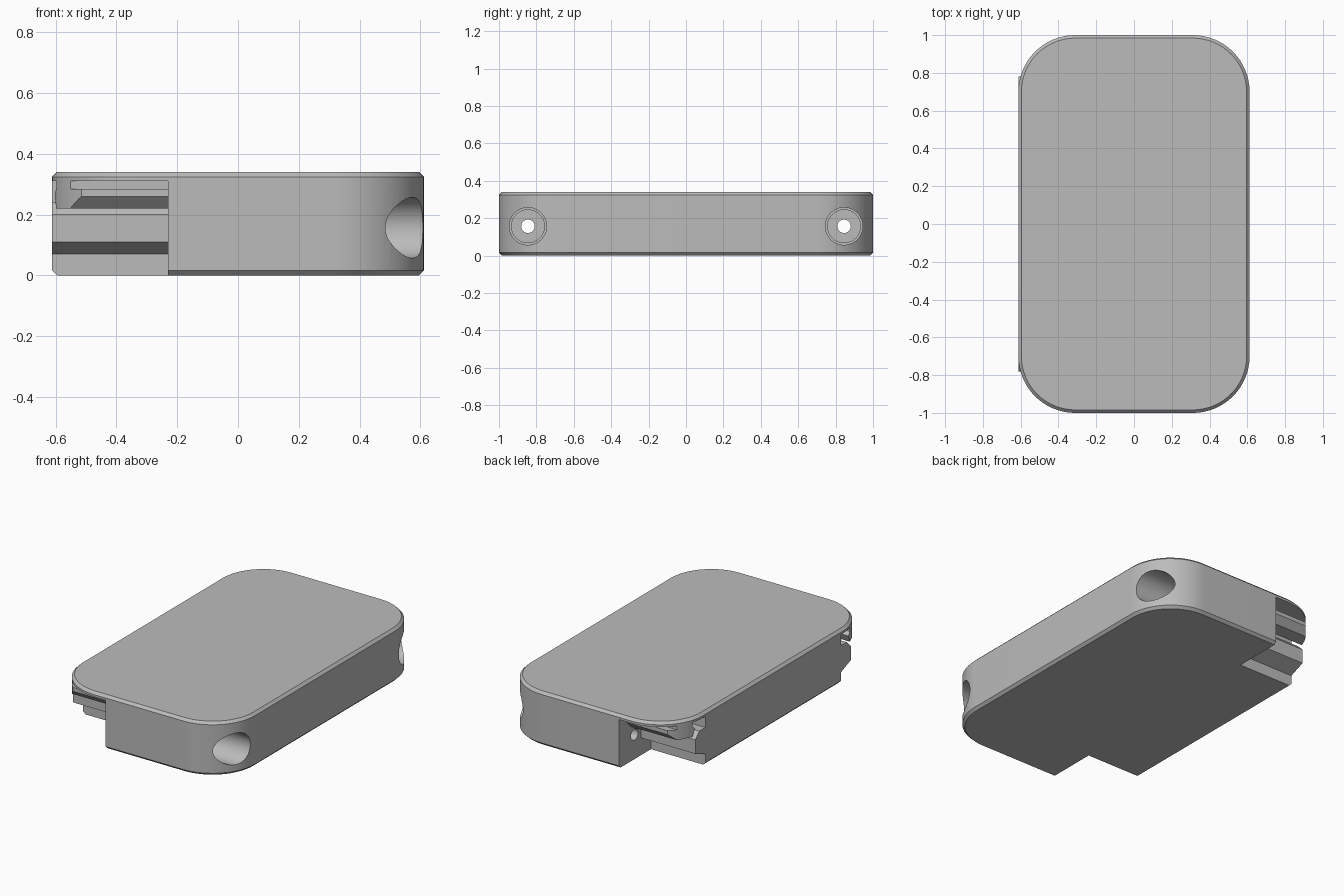
import bpy, bmesh, math
from mathutils import Vector

cube = bpy.data.objects.get("Cube")
if cube:
    bpy.data.objects.remove(cube, do_unlink=True)

HX, HY, TOP, R, CH = 0.612, 1.0, 0.34, 0.30, 0.016
WALL = -0.23      # inner wall of the corner notches
HOLE_Y, HOLE_Z = 0.845, 0.157

grey = bpy.data.materials.new("plain grey")
grey.use_nodes = True
grey.diffuse_color = (0.5, 0.5, 0.5, 1)
grey.node_tree.nodes["Principled BSDF"].inputs["Base Color"].default_value = (0.5, 0.5, 0.5, 1)


def loft(name, rings):
    """Closed solid through matching rings of points."""
    bm = bmesh.new()
    loops = [[bm.verts.new(p) for p in ring] for ring in rings]
    for a, b in zip(loops, loops[1:]):
        for i in range(len(a)):
            j = (i + 1) % len(a)
            bm.faces.new((a[i], a[j], b[j], b[i]))
    bm.faces.new(loops[0])
    bm.faces.new(loops[-1])
    bmesh.ops.recalc_face_normals(bm, faces=bm.faces)
    mesh = bpy.data.meshes.new(name)
    bm.to_mesh(mesh)
    bm.free()
    mesh.materials.append(grey)
    obj = bpy.data.objects.new(name, mesh)
    bpy.context.collection.objects.link(obj)
    return obj


def rounded_outline(inset, z, steps=16):
    points = []
    for corner, (sx, sy) in enumerate([(1, 1), (-1, 1), (-1, -1), (1, -1)]):
        for k in range(steps + 1):
            a = math.pi / 2 * (corner + k / steps)
            points.append((sx * (HX - R) + (R - inset) * math.cos(a),
                           sy * (HY - R) + (R - inset) * math.sin(a), z))
    return points


def rail(name, profile, side, x0, x1):
    return loft(name, [[(x, side * y, z) for y, z in profile] for x in (x0, x1)])


def lathe_x(name, profile, y, z, sides=48):
    return loft(name, [[(x, y + r * math.cos(2 * math.pi * k / sides),
                         z + r * math.sin(2 * math.pi * k / sides)) for k in range(sides)]
                       for x, r in profile])


def cut(obj, cutter):
    cutter.hide_render = True
    mod = obj.modifiers.new("cut", "BOOLEAN")
    mod.operation = "DIFFERENCE"
    mod.solver = "EXACT"
    mod.object = cutter
    bpy.context.view_layer.objects.active = obj
    bpy.ops.object.modifier_apply(modifier=mod.name)
    bpy.data.objects.remove(cutter, do_unlink=True)


# Rounded slab with chamfered top and bottom rims
body = loft("body", [rounded_outline(CH, 0), rounded_outline(0, CH),
                     rounded_outline(0, TOP - CH), rounded_outline(CH, TOP)])

# Corner notch section, leaving a hooked rail hanging under the top plate
notch = [(1.1, -0.1), (0.68, -0.1), (0.68, 0.31), (0.79, 0.31), (0.79, 0.285),
         (0.77, 0.265), (0.79, 0.22), (0.88, 0.22), (0.92, 0.26), (0.92, 0.285),
         (0.88, 0.285), (0.88, 0.31), (1.1, 0.31)]
# Counterbored bolt hole: radius along x
bore = [(-0.4, 0.036), (0.12, 0.036), (0.12, 0.088), (0.25, 0.088), (0.25, 0.1), (0.8, 0.1)]
# Lower rail section
ridge = [(0.68, 0.07), (0.78, 0.11), (0.78, 0.20), (0.74, 0.24), (0.68, 0.24)]

parts = [body]
for side, label in ((-1, "front"), (1, "back")):
    cut(body, rail("notch_cutter", notch, side, -0.8, WALL))
    cut(body, lathe_x("bore_cutter", bore, side * HOLE_Y, HOLE_Z))
    parts.append(rail(label + "_lower_rail", ridge, side, -HX, WALL))

# Smooth the curves, keep the edges crisp
bpy.ops.object.select_all(action="DESELECT")
for obj in parts:
    obj.select_set(True)
bpy.context.view_layer.objects.active = body
bpy.ops.object.shade_smooth_by_angle(angle=math.radians(25))
